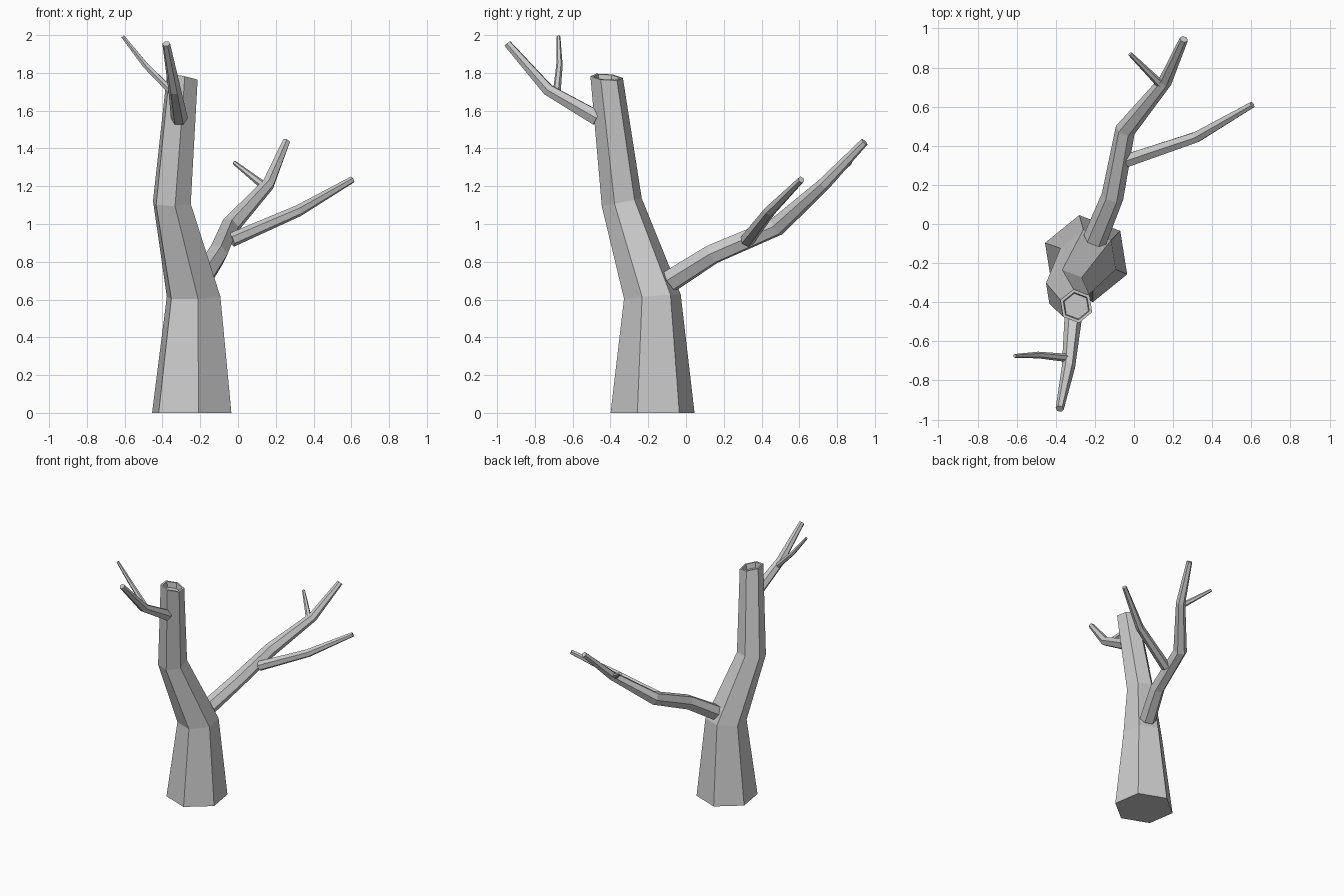
import bpy, bmesh, math
from mathutils import Vector

if "Cube" in bpy.data.objects:
    bpy.data.objects.remove(bpy.data.objects["Cube"])

SIDES = 6
bark = bpy.data.materials.new("grey_bark")
bark.use_nodes = True
grey = (0.6, 0.6, 0.6, 1)
bark.diffuse_color = grey
bark.node_tree.nodes["Principled BSDF"].inputs["Base Color"].default_value = grey


def skin(name, rings):
    """Bridge a list of point rings into a capped tube."""
    bm = bmesh.new()
    loops = [[bm.verts.new(p) for p in ring] for ring in rings]
    for a, b in zip(loops, loops[1:]):
        for i in range(SIDES):
            j = (i + 1) % SIDES
            bm.faces.new((a[i], a[j], b[j], b[i]))
    bm.faces.new(loops[0][::-1])
    bm.faces.new(loops[-1])
    bmesh.ops.recalc_face_normals(bm, faces=bm.faces)
    mesh = bpy.data.meshes.new(name)
    bm.to_mesh(mesh)
    bm.free()
    mesh.materials.append(bark)
    obj = bpy.data.objects.new(name, mesh)
    bpy.context.collection.objects.link(obj)


def trunk_ring(x, y, z, r, slope_x=0, slope_y=0):
    """Hexagon seen from above, sheared in height by two slopes."""
    ring = []
    for i in range(SIDES):
        a = math.radians(39) + i * math.tau / SIDES
        dx, dy = r * math.cos(a), r * math.sin(a)
        ring.append(Vector((x + dx, y + dy, z + slope_x * dx + slope_y * dy)))
    return ring


def branch(name, points, radii, turn=0):
    """Tapered tube whose rings face along the path."""
    pts = [Vector(p) for p in points]
    rings = []
    for i, (p, r) in enumerate(zip(pts, radii)):
        ahead = (pts[min(i + 1, len(pts) - 1)] - p).normalized()
        behind = (p - pts[max(i - 1, 0)]).normalized()
        t = (ahead + behind).normalized()
        u = t.cross(Vector((0, 0, 1))).normalized()
        v = u.cross(t)
        angles = [math.radians(turn) + k * math.tau / SIDES for k in range(SIDES)]
        rings.append([p + r * (u * math.cos(a) + v * math.sin(a)) for a in angles])
    skin(name, rings)


# Trunk with a shallow hollow in its broken top
skin("trunk", [
    trunk_ring(-0.245, -0.177, 0, 0.225),
    trunk_ring(-0.235, -0.178, 0.615, 0.152, 0.03, 0.08),
    trunk_ring(-0.35, -0.34, 1.115, 0.107, 0, 0.2),
    trunk_ring(-0.295, -0.42, 1.778, 0.087, -0.2, -0.08),
    trunk_ring(-0.295, -0.42, 1.778, 0.071, -0.2, -0.08),
    trunk_ring(-0.295, -0.42, 1.735, 0.066, -0.2, -0.08),
])

# Long rear limb and its offshoots
branch("rear_branch",
       [(-0.2, -0.08, 0.7), (-0.11, 0.14, 0.84), (-0.045, 0.48, 0.985),
        (0.16, 0.73, 1.21), (0.255, 0.945, 1.435)],
       [0.062, 0.057, 0.052, 0.035, 0.022])
branch("rear_side_branch",
       [(-0.035, 0.325, 0.915), (0.32, 0.445, 1.07), (0.605, 0.61, 1.235)],
       [0.038, 0.031, 0.018], 30)
branch("rear_twig", [(0.14, 0.71, 1.2), (-0.02, 0.87, 1.325)], [0.022, 0.011])

# Upper front limb and its twig
branch("front_branch",
       [(-0.31, -0.47, 1.56), (-0.335, -0.73, 1.71), (-0.38, -0.945, 1.955)],
       [0.045, 0.034, 0.021])
branch("front_twig",
       [(-0.34, -0.685, 1.69), (-0.49, -0.67, 1.84), (-0.61, -0.675, 1.993)],
       [0.021, 0.017, 0.01])
